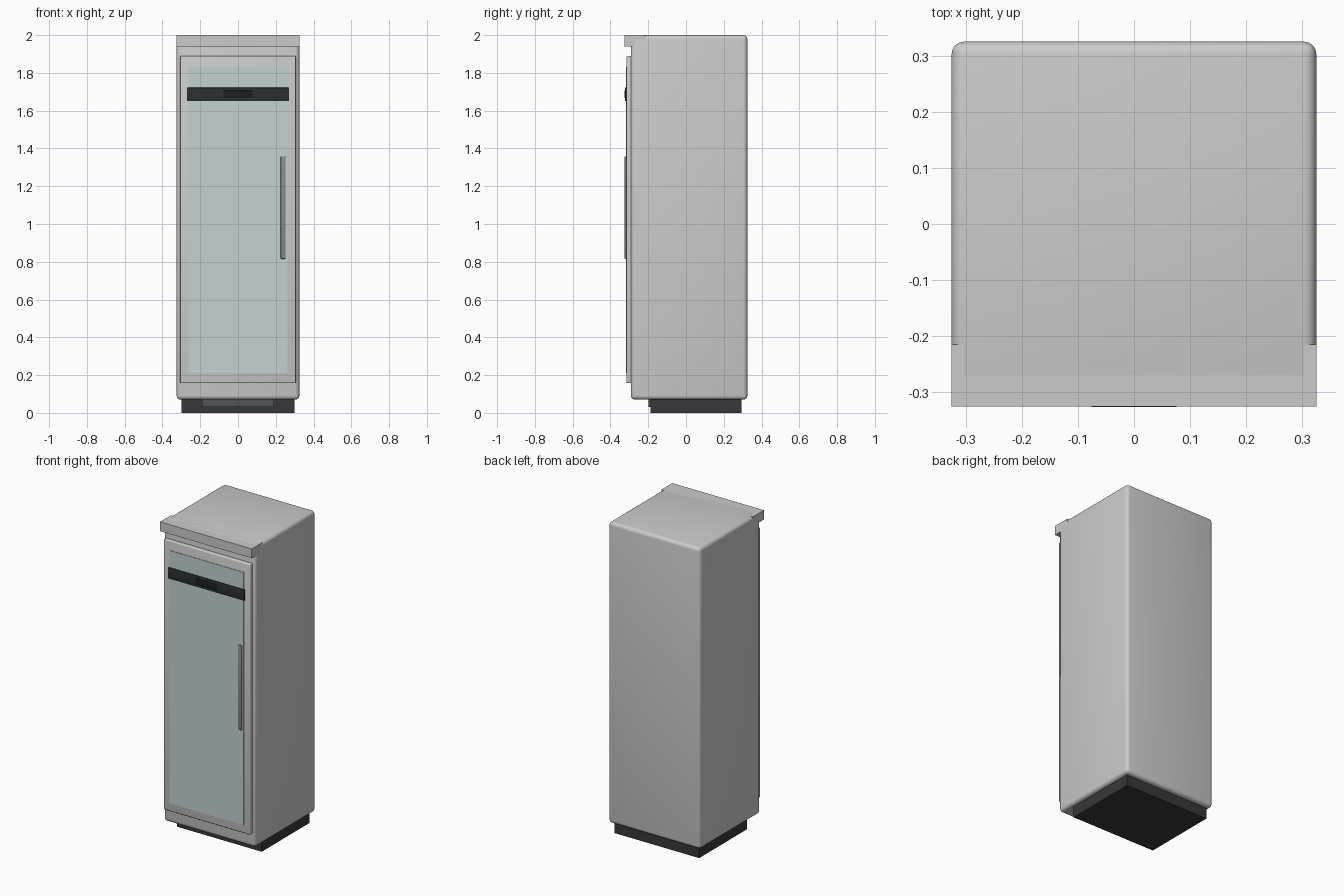
import bpy

if "Cube" in bpy.data.objects:
    bpy.data.objects.remove(bpy.data.objects["Cube"])


def material(name, rgb):
    m = bpy.data.materials.new(name)
    m.diffuse_color = (*rgb, 1)
    m.use_nodes = True
    m.node_tree.nodes["Principled BSDF"].inputs["Base Color"].default_value = m.diffuse_color
    return m


def box(name, x, y, z, bevel=0, segments=3, mat=None):
    """Box from (min, max) ranges with optional rounded edges."""
    lo, hi = zip(x, y, z)
    bpy.ops.mesh.primitive_cube_add(size=1, location=[(a + b) / 2 for a, b in zip(lo, hi)])
    ob = bpy.context.object
    ob.name = name
    ob.scale = [b - a for a, b in zip(lo, hi)]
    bpy.ops.object.transform_apply(location=False, rotation=False, scale=True)
    if bevel:
        mod = ob.modifiers.new("rounded_edges", 'BEVEL')
        mod.width, mod.segments = bevel, segments
        bpy.ops.object.modifier_apply(modifier=mod.name)
        bpy.ops.object.shade_smooth_by_angle(angle=0.6)
    if mat:
        ob.data.materials.append(mat)
    return ob


def wide(half):
    return (-half, half)


dark = material("dark_plastic", (0.04, 0.04, 0.045))
panel = material("panel_black", (0.025, 0.03, 0.035))
screen = material("screen_black", (0.012, 0.014, 0.015))
vent = material("vent_grey", (0.08, 0.09, 0.1))
glass = material("glass_tint", (0.55, 0.64, 0.65))
metal = material("handle_metal", (0.25, 0.27, 0.28))

# Cabinet body and top canopy
box("cabinet_body", wide(0.325), (-0.292, 0.325), (0.07, 2.0), 0.022, 4)
box("top_canopy", wide(0.325), (-0.325, -0.215), (1.94, 2.0))

# Recessed plinth with front vent
box("plinth", wide(0.30), (-0.188, 0.295), (0, 0.085), mat=dark)
box("plinth_vent", wide(0.19), (-0.199, -0.18), (0.032, 0.072), mat=vent)

# Door frame and glass pane
box("door_frame", wide(0.306), (-0.315, -0.285), (0.157, 1.89), 0.006)
box("door_glass", wide(0.263), (-0.318, -0.305), (0.21, 1.83), mat=glass)

# Control band with raised display
box("control_band", wide(0.27), (-0.323, -0.31), (1.65, 1.722), 0.003, 2, panel)
box("display", wide(0.078), (-0.326, -0.315), (1.666, 1.706), 0.003, 2, screen)

# Vertical door handle
box("door_handle", (0.226, 0.252), (-0.325, -0.312), (0.815, 1.358), 0.004, 3, metal)
